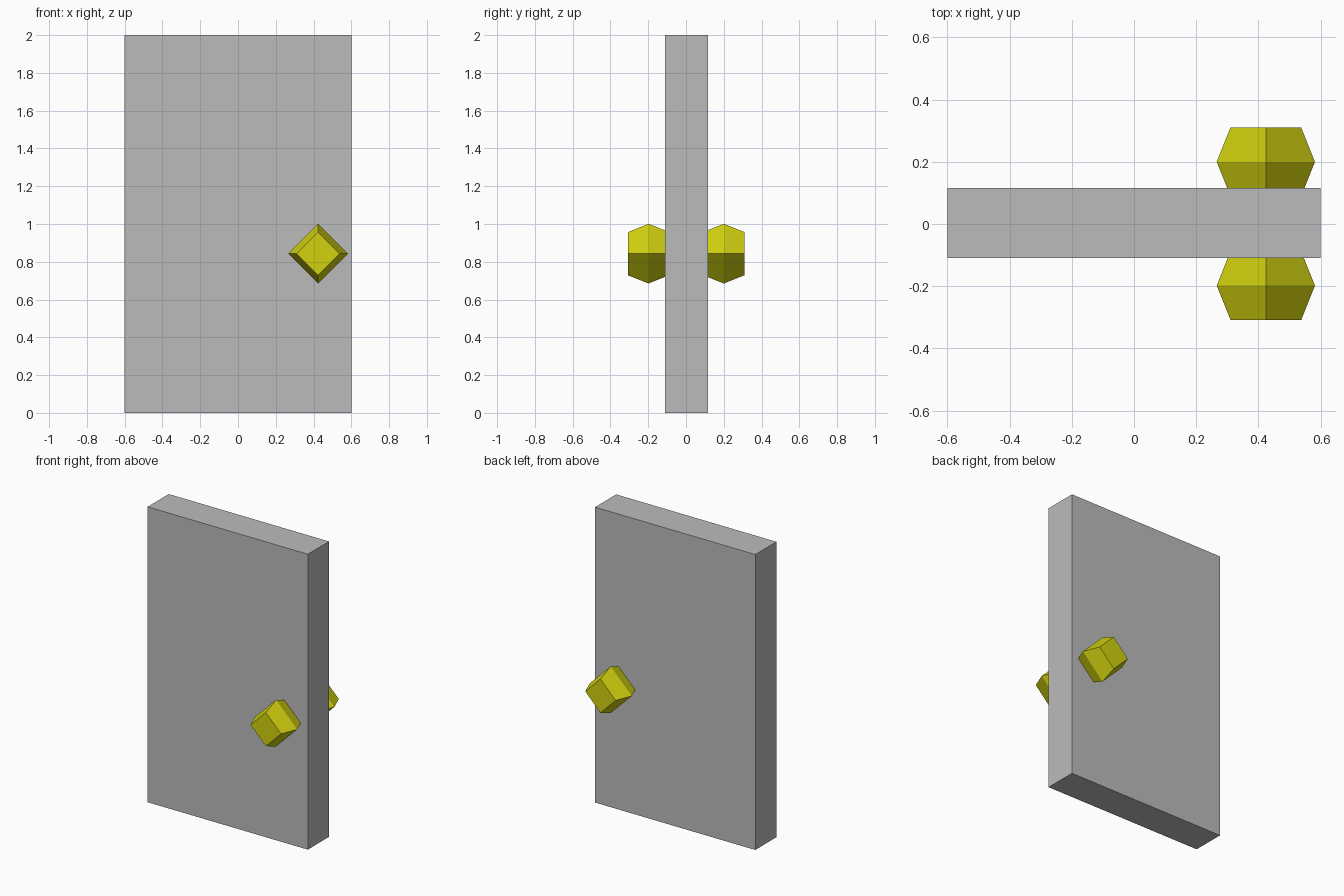
import bpy
import bmesh
import math

if "Cube" in bpy.data.objects:
    bpy.data.objects.remove(bpy.data.objects["Cube"])


def material(name, rgb):
    m = bpy.data.materials.new(name)
    m.diffuse_color = (*rgb, 1.0)
    m.use_nodes = True
    m.node_tree.nodes["Principled BSDF"].inputs["Base Color"].default_value = m.diffuse_color
    return m


GREY = material("door grey", (0.5, 0.5, 0.5))
YELLOW = material("knob yellow", (0.64, 0.64, 0.005))


def finish(bm, name, mat):
    bmesh.ops.recalc_face_normals(bm, faces=bm.faces)
    mesh = bpy.data.meshes.new(name)
    bm.to_mesh(mesh)
    bm.free()
    mesh.materials.append(mat)
    obj = bpy.data.objects.new(name, mesh)
    bpy.context.collection.objects.link(obj)
    return obj


def door_panel(width, y0, y1, height):
    bm = bmesh.new()
    bmesh.ops.create_cube(bm, size=1)
    for v in bm.verts:
        v.co = (v.co.x * width, y0 + (v.co.y + 0.5) * (y1 - y0),
                (v.co.z + 0.5) * height)
    return finish(bm, "door_panel", GREY)


def knob(name, y, cx=0.424, cz=0.843):
    # Four-sided faceted knob: small diamond, wide diamond, small diamond
    bm = bmesh.new()
    rings = []
    for dy, r in ((-0.11, 0.114), (0, 0.158), (0.11, 0.114)):
        rings.append([bm.verts.new((cx + r * math.cos(k * math.pi / 2), y + dy,
                                    cz + r * math.sin(k * math.pi / 2)))
                      for k in range(4)])
    for a, b in zip(rings, rings[1:]):
        for k in range(4):
            n = (k + 1) % 4
            bm.faces.new((a[k], a[n], b[n], b[k]))
    bm.faces.new(rings[0])
    bm.faces.new(rings[-1])
    return finish(bm, name, YELLOW)


# Slab
door_panel(1.2, -0.11, 0.116, 2.0)

# One knob on each face
knob("front_knob", -0.198)
knob("back_knob", 0.2)
